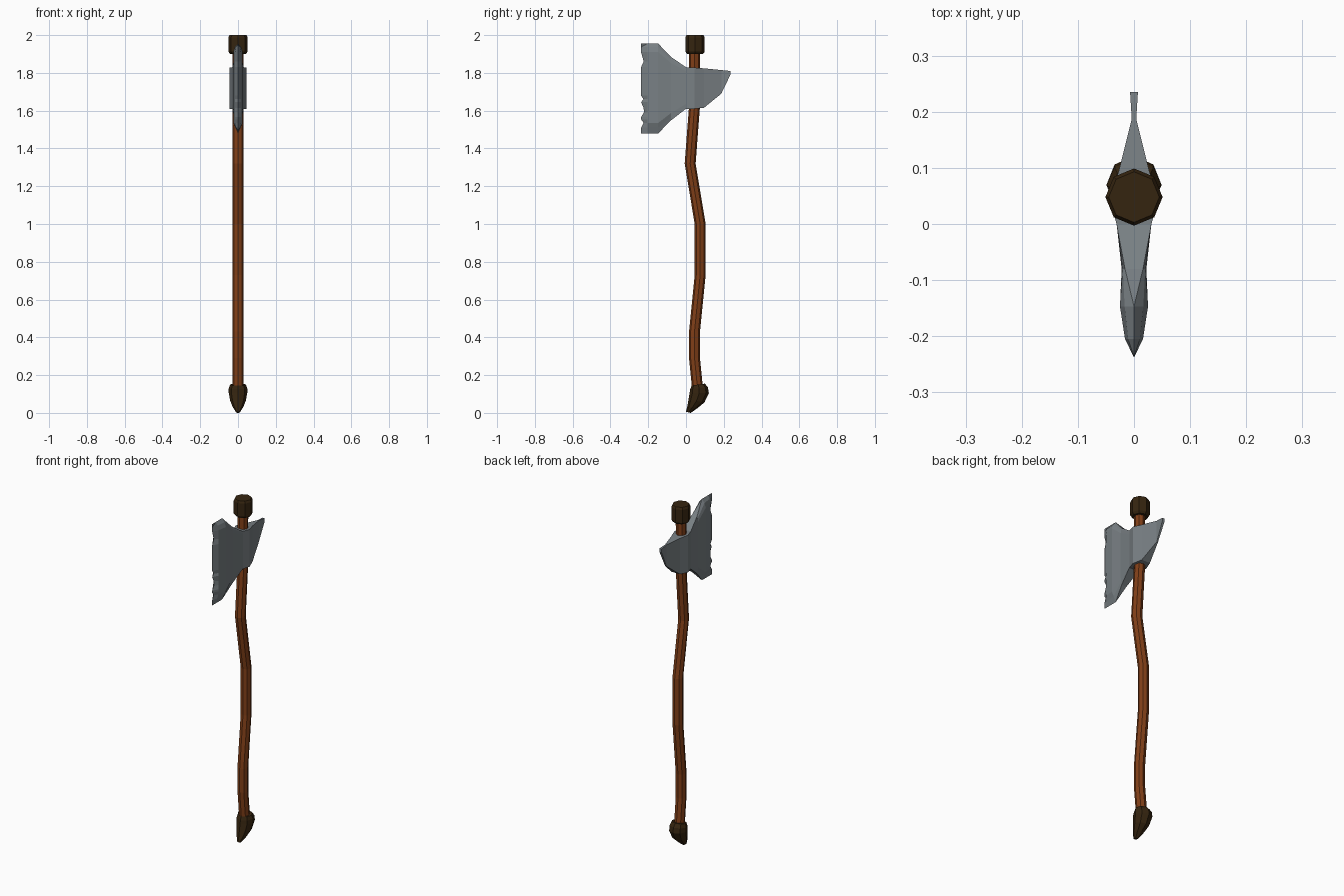
import bpy, bmesh, math

if "Cube" in bpy.data.objects:
    bpy.data.objects.remove(bpy.data.objects["Cube"])


def material(name, rgb):
    m = bpy.data.materials.new(name)
    m.diffuse_color = (*rgb, 1)
    m.use_nodes = True
    m.node_tree.nodes["Principled BSDF"].inputs["Base Color"].default_value = m.diffuse_color
    return m


wood = material("red brown wood", (0.22, 0.05, 0.009))
dark = material("dark brown", (0.036, 0.018, 0.005))
steel = material("grey steel", (0.19, 0.215, 0.23))


def finish(bm, name, mat):
    bmesh.ops.remove_doubles(bm, verts=bm.verts, dist=0.0004)
    bmesh.ops.recalc_face_normals(bm, faces=bm.faces)
    me = bpy.data.meshes.new(name)
    bm.to_mesh(me)
    bm.free()
    me.materials.append(mat)
    ob = bpy.data.objects.new(name, me)
    bpy.context.collection.objects.link(ob)
    return ob


def loft(name, mat, rings, n=8):
    """Skin rings given as (front y, front z, back y, back z, half width in x)."""
    bm = bmesh.new()
    loops = []
    for y0, z0, y1, z1, w in rings:
        loop = []
        for i in range(n):
            a = 2 * math.pi * i / n
            f = (1 - math.cos(a)) / 2
            loop.append(bm.verts.new((w * math.sin(a), y0 + (y1 - y0) * f, z0 + (z1 - z0) * f)))
        loops.append(loop)
    for a, b in zip(loops, loops[1:]):
        for i in range(n):
            j = (i + 1) % n
            bm.faces.new((a[i], a[j], b[j], b[i]))
    bm.faces.new(loops[0])
    bm.faces.new(loops[-1])
    return finish(bm, name, mat)


# Curved handle
path = [(0.062, 0.12), (0.045, 0.29), (0.045, 0.43), (0.075, 0.73),
        (0.075, 1.0), (0.022, 1.32), (0.044, 1.61), (0.045, 1.93)]
r = 0.029
loft("handle", wood, [(y - r, z, y + r, z, r) for y, z in path])

# Top cap
loft("top_cap", dark, [(0.048 - q, z, 0.048 + q, z, q) for q, z in
                       [(0.042, 1.9), (0.051, 1.912), (0.051, 1.988), (0.045, 2.0)]])

# Hooked pommel
loft("pommel", dark, [(0.03, 0.145, 0.10, 0.155, 0.042),
                      (0.022, 0.125, 0.116, 0.135, 0.049),
                      (0.019, 0.105, 0.121, 0.105, 0.049),
                      (0.013, 0.07, 0.098, 0.056, 0.041),
                      (0.007, 0.035, 0.062, 0.026, 0.028),
                      (0.0, 0.006, 0.025, 0.0, 0.010)])

# Axe head columns: y, bottom z, top z, half thickness, half thickness at rim
cols = [(-0.238, 1.48, 1.955, 0.0, 0.0),
        (-0.205, 1.48, 1.955, 0.016, 0.0),
        (-0.147, 1.48, 1.955, 0.025, 0.0),
        (-0.08, 1.548, 1.885, 0.022, 0.016),
        (0.0, 1.61, 1.83, 0.031, 0.031),
        (0.044, 1.61, 1.828, 0.044, 0.044),
        (0.095, 1.615, 1.824, 0.027, 0.027),
        (0.187, 1.69, 1.815, 0.004, 0.004),
        (0.235, 1.79, 1.81, 0.007, 0.007)]
# Rows from bottom to top: height fraction, notch depth in the cutting edge
rows = [(0, 0), (0.063, 0), (0.116, 0.014), (0.155, 0), (0.18, 0), (0.232, 0.015),
        (0.284, 0.014), (0.347, 0), (0.38, 0.013), (0.421, 0), (0.737, 0),
        (0.80, 0.014), (0.905, 0), (0.96, 0), (1, 0)]
bm = bmesh.new()
grids = []
for s in (-1, 1):
    grid = []
    for c, (y, lo, hi, th, rim) in enumerate(cols):
        line = []
        for t, notch in rows:
            k = min(1, t / 0.116, (1 - t) / 0.06)
            line.append(bm.verts.new((s * (rim + (th - rim) * k),
                                      y + (notch if c == 0 else 0),
                                      lo + (hi - lo) * t)))
        grid.append(line)
    for a, b in zip(grid, grid[1:]):
        for i in range(len(rows) - 1):
            bm.faces.new((a[i], b[i], b[i + 1], a[i + 1]))
    grids.append(grid)


def border(g):
    return ([c[0] for c in g] + g[-1][1:] + [c[-1] for c in g[-2::-1]] + g[0][-2:0:-1])


# Rim joining the two sides, sharp where the thickness is zero
L, R = border(grids[0]), border(grids[1])
for i in range(len(L)):
    j = (i + 1) % len(L)
    if max(abs(L[i].co.x), abs(L[j].co.x)) > 0.0005:
        bm.faces.new((L[i], L[j], R[j], R[i]))
finish(bm, "axe_head", steel)
